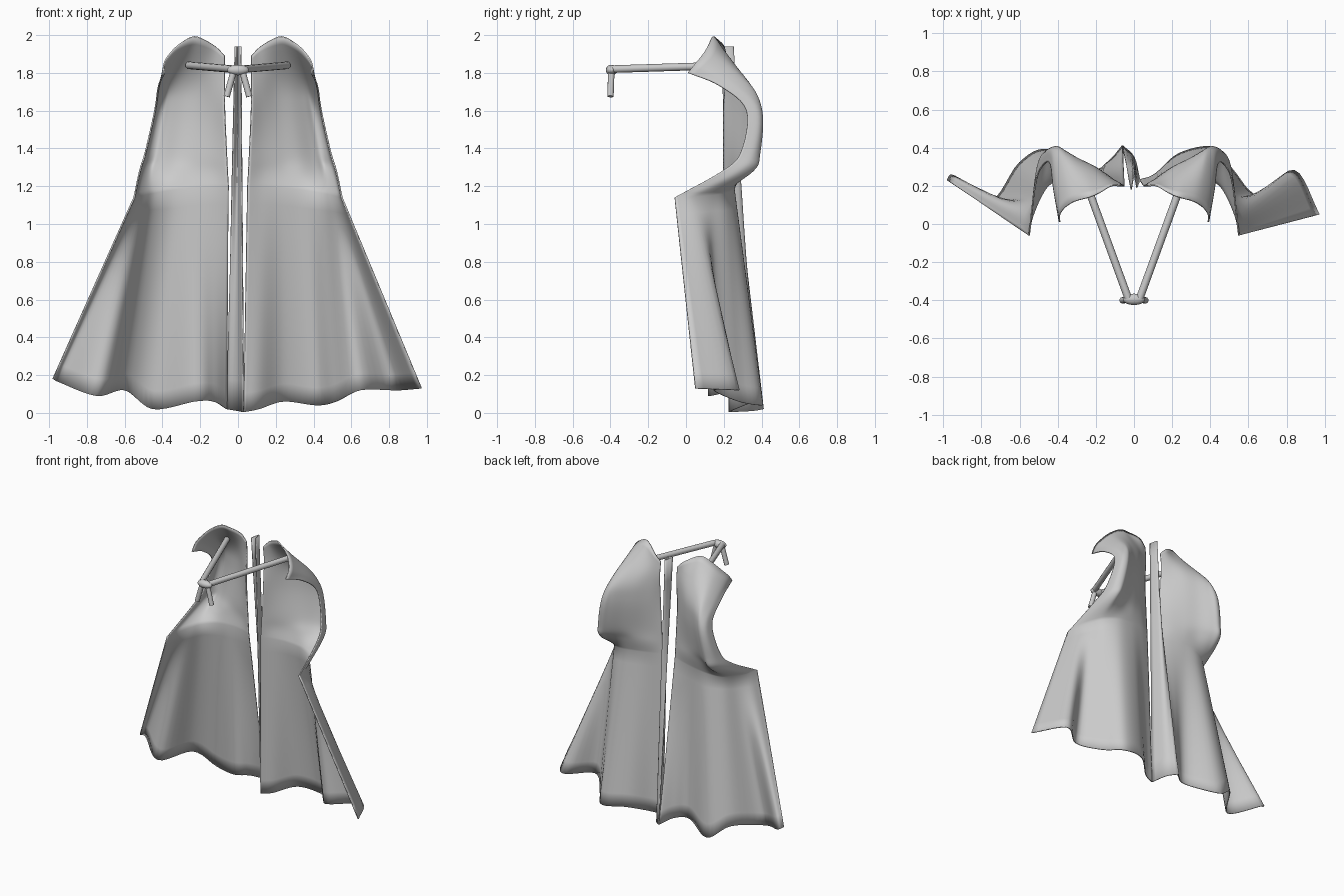
import bpy
import bmesh
import math
from mathutils import Vector

cube = bpy.data.objects.get("Cube")
if cube:
    bpy.data.objects.remove(cube)

grey = bpy.data.materials.new("cloth_grey")
grey.use_nodes = True
GREY = (0.6, 0.6, 0.6, 1)
grey.diffuse_color = GREY
grey.node_tree.nodes["Principled BSDF"].inputs["Base Color"].default_value = GREY


def finish(obj, angle=50):
    """Give an object its material and smooth shading."""
    obj.data.materials.append(grey)
    bpy.ops.object.select_all(action='DESELECT')
    obj.select_set(True)
    bpy.context.view_layer.objects.active = obj
    bpy.ops.object.shade_smooth_by_angle(angle=math.radians(angle))
    return obj


def smooth_path(points, steps):
    """Pass a smooth curve through the points."""
    pts = [Vector(p) for p in points]
    pts = [2 * pts[0] - pts[1]] + pts + [2 * pts[-1] - pts[-2]]
    out = []
    for a, b, c, d in zip(pts, pts[1:], pts[2:], pts[3:]):
        for i in range(steps):
            t = i / steps
            out.append(b + (c - a) * t / 2 + (2 * a - 5 * b + 4 * c - d) * t ** 2 / 2
                       + (3 * b - a - 3 * c + d) * t ** 3 / 2)
    return out + [pts[-2]]


def cloth(name, rows, thickness):
    """Join rows of points into a thin cloth sheet."""
    bm = bmesh.new()
    grid = [[bm.verts.new(p) for p in row] for row in rows]
    for low, high in zip(grid, grid[1:]):
        for i in range(len(low) - 1):
            bm.faces.new((low[i], low[i + 1], high[i + 1], high[i]))
    bmesh.ops.recalc_face_normals(bm, faces=bm.faces)
    mesh = bpy.data.meshes.new(name)
    bm.to_mesh(mesh)
    bm.free()
    obj = bpy.data.objects.new(name, mesh)
    bpy.context.collection.objects.link(obj)
    solid = obj.modifiers.new("thickness", 'SOLIDIFY')
    solid.thickness = thickness
    solid.offset = 0
    return finish(obj, 80)


def fall(top, hem, steps):
    """Straight folds running from the hem up to a top row."""
    return [[h.lerp(t, i / steps) for h, t in zip(hem, top)] for i in range(steps)]


# Sections of the upper cape: height, outer drop, inner x, outer x, depths
SPREAD = (0, .17, .38, .6, .78, .88, .97, 1)
SECTIONS = (
    (1.2, .06, .05, .55, (.2, .23, .25, .25, .21, .14, .03, -.06)),
    (1.28, 0, .055, .52, (.2, .24, .27, .29, .33, .35, .29, .19)),
    (1.38, 0, .06, .49, (.2, .24, .28, .32, .37, .39, .36, .29)),
    (1.6, 0, .07, .44, (.2, .25, .3, .34, .38, .4, .38, .32)),
    (1.78, .05, .07, .42, (.21, .24, .28, .31, .33, .32, .26, .18)),
)
COLLAR = ((.07, .2, 1.89), (.12, .2, 1.94), (.19, .16, 1.98), (.24, .14, 1.99),
          (.31, .12, 1.95), (.36, .09, 1.9), (.39, .05, 1.85), (.39, .01, 1.8))
HEMS = {
    "left": ((.03, .23, .004), (.11, .26, .02), (.24, .37, .06), (.42, .4, .04),
             (.52, .28, .06), (.65, .15, .12), (.84, .28, .12), (.97, .05, .13)),
    "right": ((-.06, .41, .02), (-.13, .33, .06), (-.23, .28, .06), (-.45, .39, .02),
              (-.6, .32, .12), (-.75, .12, .09), (-.94, .25, .16), (-.98, .23, .18)),
}

# Two halves of the cape
for side, sign in (("left", 1), ("right", -1)):
    controls = [[(x0 + (x1 - x0) * s, y, z - drop * s * s) for s, y in zip(SPREAD, ys)]
                for z, drop, x0, x1, ys in SECTIONS] + [COLLAR]
    columns = [smooth_path(column, 6) for column in zip(*controls)]
    upper = [smooth_path([(p.x * sign, p.y, p.z) for p in row], 6)
             for row in zip(*columns)]
    hem = smooth_path(HEMS[side], 6)
    cloth(side + "_cape_half", fall(upper[0], hem, 12) + upper, .008)

# Narrow folded strip between the halves
strip_hem = smooth_path(((-.06, .41, .02), (0, .35, .01), (.03, .23, .004)), 4)
strip_top = smooth_path(((-.015, .18, 1.94), (0, .25, 1.94), (.015, .19, 1.94)), 4)
cloth("centre_fold", fall(strip_top, strip_hem, 12) + [strip_top], .006)


def rod(name, start, end, radius):
    """A round cord between two points."""
    start, end = Vector(start), Vector(end)
    axis = end - start
    bpy.ops.mesh.primitive_cylinder_add(
        vertices=12, radius=radius, depth=axis.length, location=(start + end) / 2,
        rotation=axis.to_track_quat('Z', 'Y').to_euler())
    obj = bpy.context.object
    obj.name = name
    return finish(obj)


# Neck ties with hanging ends
for side, sign in (("left", 1), ("right", -1)):
    rod(side + "_neck_tie", (.03 * sign, -.39, 1.82), (.26 * sign, .24, 1.84), .02)
    rod(side + "_tie_end", (.02 * sign, -.395, 1.82), (.06 * sign, -.4, 1.675), .017)

# Knot
bpy.ops.mesh.primitive_uv_sphere_add(segments=16, ring_count=10, location=(0, -.395, 1.815))
knot = bpy.context.object
knot.name = "tie_knot"
knot.scale = (.058, .03, .028)
finish(knot)
